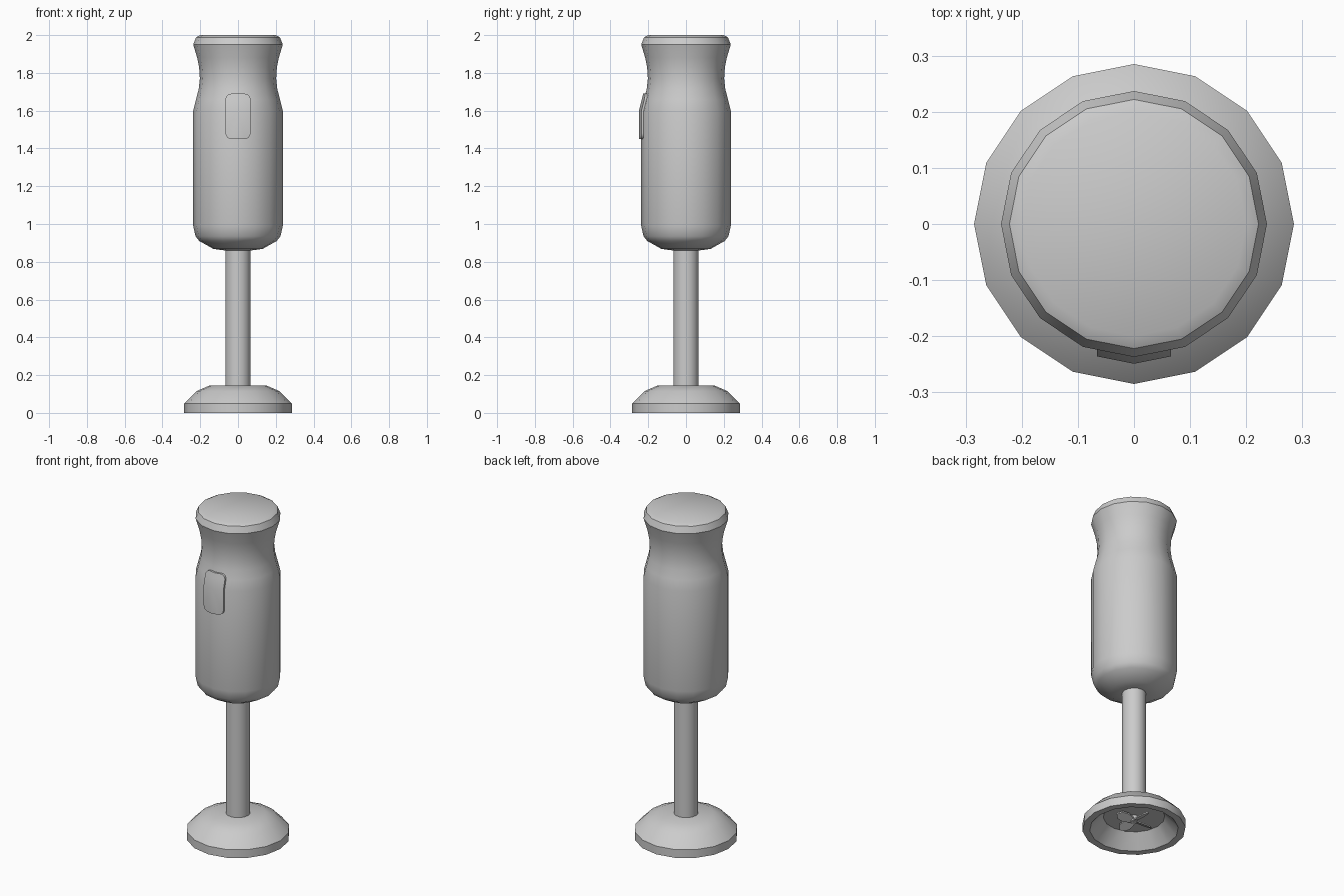
import bpy, bmesh, math
from mathutils import Vector

old = bpy.data.objects.get("Cube")
if old:
    bpy.data.objects.remove(old, do_unlink=True)

GREY = (0.6, 0.6, 0.6, 1)
grey = bpy.data.materials.new("plain grey")
grey.use_nodes = True
grey.diffuse_color = GREY
grey.node_tree.nodes["Principled BSDF"].inputs["Base Color"].default_value = GREY

SIDES = 16


def finish(name, bm, angle=30):
    bmesh.ops.recalc_face_normals(bm, faces=bm.faces)
    mesh = bpy.data.meshes.new(name)
    bm.to_mesh(mesh)
    bm.free()
    mesh.materials.append(grey)
    obj = bpy.data.objects.new(name, mesh)
    bpy.context.collection.objects.link(obj)
    bpy.ops.object.select_all(action="DESELECT")
    obj.select_set(True)
    bpy.context.view_layer.objects.active = obj
    bpy.ops.object.shade_smooth_by_angle(angle=math.radians(angle))
    return obj


def lathe(name, profile, angle=30):
    """Turn a (radius, z) profile about z and cap both ends."""
    bm = bmesh.new()
    rings = []
    for r, z in profile:
        angles = [2 * math.pi * i / SIDES for i in range(SIDES)]
        rings.append([bm.verts.new((r * math.cos(a), r * math.sin(a), z)) for a in angles])
    for low, high in zip(rings, rings[1:]):
        for i in range(SIDES):
            j = (i + 1) % SIDES
            bm.faces.new((low[i], low[j], high[j], high[i]))
    bm.faces.new(rings[0])
    bm.faces.new(rings[-1])
    return finish(name, bm, angle)


# Handle with a waisted grip and a bevelled top
handle = [(0.07, 0.86), (0.13, 0.868), (0.205, 0.91), (0.225, 0.935), (0.237, 0.99),
          (0.237, 1.6), (0.222, 1.66), (0.208, 1.715), (0.202, 1.77), (0.206, 1.83),
          (0.216, 1.88), (0.237, 1.95)]
lathe("handle", handle)
lathe("top_cap", [(0.237, 1.95), (0.222, 1.988), (0.2, 2.0)])

# Shaft
lathe("shaft", [(0.067, 0.08), (0.067, 0.87)])

# Hollow blade guard: inner ceiling, rim, then outer dome
lathe("blade_guard", [(0.17, 0.08), (0.245, 0.0), (0.285, 0.0), (0.285, 0.05),
                      (0.22, 0.115), (0.15, 0.145)], 35)


def handle_radius(z):
    for (r0, z0), (r1, z1) in zip(handle, handle[1:]):
        if z0 <= z <= z1:
            return r0 + (r1 - r0) * (z - z0) / (z1 - z0)
    return handle[-1][0]


# Switch: rounded plate wrapped onto the front of the handle
def switch(half_width, bottom, top, corner, lift):
    bm = bmesh.new()
    outline = []
    corners = [(1, top - corner), (-1, top - corner), (-1, bottom + corner), (1, bottom + corner)]
    for k, (side, cz) in enumerate(corners):
        for step in range(5):
            a = math.pi / 2 * (k + step / 4)
            x = side * (half_width - corner) + corner * math.cos(a)
            outline.append(bm.verts.new((x, 0, cz + corner * math.sin(a))))
    bm.faces.new(outline)
    cuts = [((0, 0, 0), (1, 0, 0))] + [((0, 0, z), (0, 0, 1)) for r, z in handle if bottom < z < top]
    for co, no in cuts:
        bmesh.ops.bisect_plane(bm, geom=bm.verts[:] + bm.edges[:] + bm.faces[:],
                               plane_co=co, plane_no=no)
    outer = bm.verts[:]
    ext = bmesh.ops.extrude_face_region(bm, geom=bm.faces[:], use_keep_orig=True)
    inner = [v for v in ext["geom"] if isinstance(v, bmesh.types.BMVert)]
    slope = math.tan(math.pi / SIDES)
    for verts, offset in ((outer, lift), (inner, -0.01)):
        for v in verts:
            v.co.y = abs(v.co.x) * slope - handle_radius(v.co.z) - offset
    return finish("switch", bm)


switch(0.066, 1.45, 1.69, 0.03, 0.012)


# Four leaf-shaped blades under the ceiling, each slightly tilted
def blade(index):
    bm = bmesh.new()
    shape = [(0, -0.012), (0.06, -0.026), (0.1, -0.022), (0.125, 0),
             (0.1, 0.022), (0.06, 0.026), (0, 0.012)]
    a = index * math.pi / 2
    bottom = bm.faces.new([bm.verts.new((x, y, 0.05 + y * 0.5)) for x, y in shape])
    ext = bmesh.ops.extrude_face_region(bm, geom=[bottom], use_keep_orig=True)
    for v in ext["geom"]:
        if isinstance(v, bmesh.types.BMVert):
            v.co.z += 0.008
    for v in bm.verts:
        x, y = v.co.x, v.co.y
        v.co = Vector((x * math.cos(a) - y * math.sin(a),
                       x * math.sin(a) + y * math.cos(a), v.co.z))
    finish("blade_%d" % (index + 1), bm)


for i in range(4):
    blade(i)

# Hub holding the blades
lathe("blade_hub", [(0.02, 0.045), (0.02, 0.085)])
